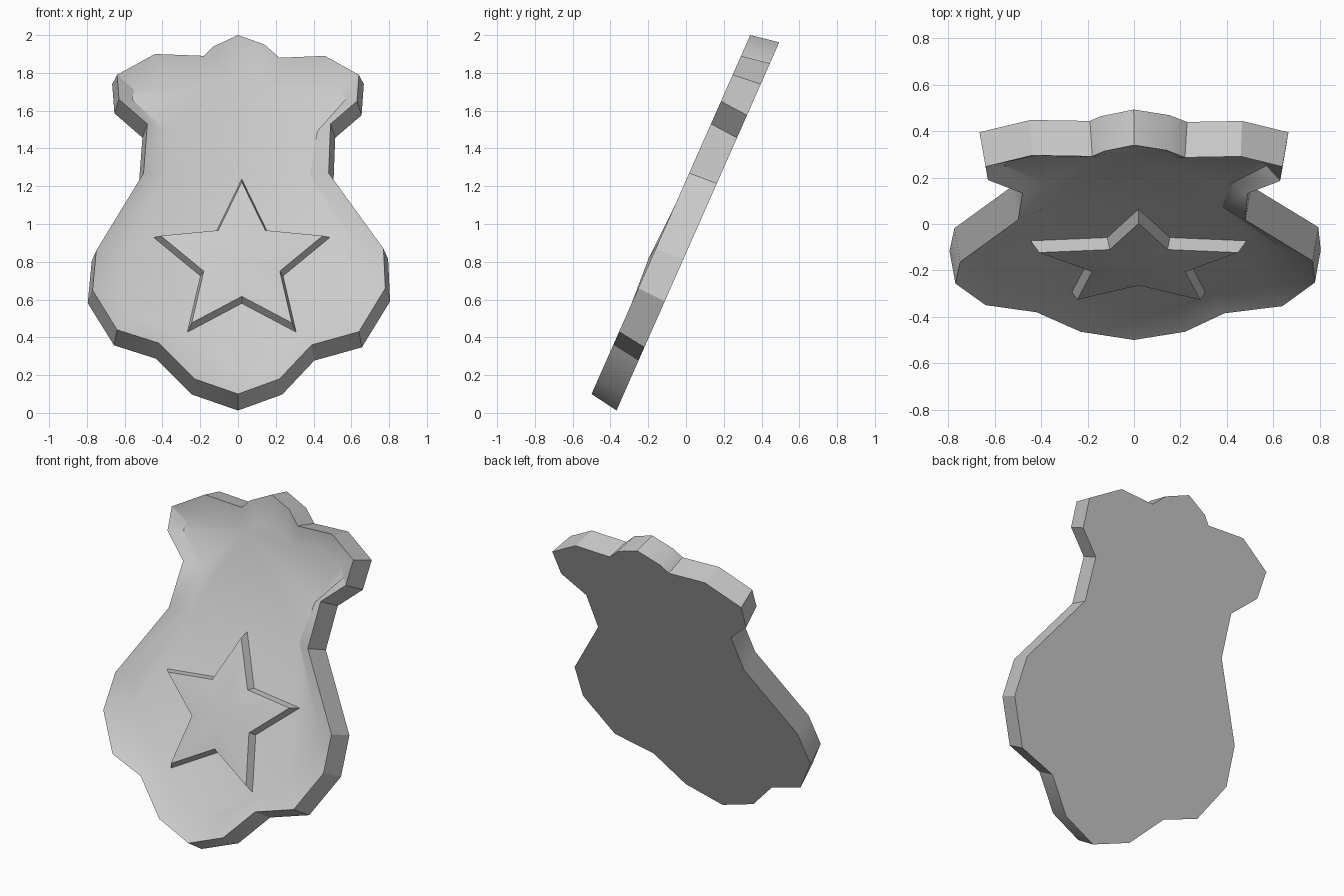
import bpy, bmesh, math
from mathutils import Vector

cube = bpy.data.objects.get("Cube")
if cube:
    bpy.data.objects.remove(cube, do_unlink=True)

grey = bpy.data.materials.new("plain grey")
grey.use_nodes = True
colour = (0.6, 0.6, 0.6, 1)
grey.diffuse_color = colour
grey.node_tree.nodes["Principled BSDF"].inputs["Base Color"].default_value = colour

LEAN = math.radians(23.85)   # backward lean of the whole shield
THICK = 0.156                # rim to back
RECESS = 0.056               # rim to floor
FLARE = 0.025                # back outline is a little larger


def place(x, z, depth):
    """Point seen at (x, z) from the front, sunk by depth below the rim plane."""
    return Vector((x, -0.5 + (z - 0.1) * math.tan(LEAN) + depth / math.cos(LEAN), z))


def outward(ring, i):
    """Mitred outward direction of a clockwise front outline."""
    a, b, c = (Vector(ring[j % len(ring)]) for j in (i - 1, i, i + 1))
    n1 = Vector((-(b - a).y, (b - a).x)).normalized()
    n2 = Vector((-(c - b).y, (c - b).x)).normalized()
    n = (n1 + n2).normalized()
    return n / max(n.dot(n1), 0.6)


def bridge(bm, lower, upper):
    for i in range(len(lower)):
        j = (i + 1) % len(lower)
        bm.faces.new((lower[i], lower[j], upper[j], upper[i]))


def finish(name, bm):
    bmesh.ops.recalc_face_normals(bm, faces=bm.faces)
    mesh = bpy.data.meshes.new(name)
    bm.to_mesh(mesh)
    bm.free()
    obj = bpy.data.objects.new(name, mesh)
    bpy.context.collection.objects.link(obj)
    mesh.materials.append(grey)
    bpy.ops.object.select_all(action='DESELECT')
    obj.select_set(True)
    bpy.context.view_layer.objects.active = obj
    bpy.ops.object.shade_smooth_by_angle(angle=math.radians(30))
    return obj


# Outline of the raised rim, clockwise from the top
rim = [(0, 2), (.14, 1.95), (.22, 1.88), (.46, 1.89), (.64, 1.79), (.63, 1.65),
       (.49, 1.53), (.48, 1.27), (.77, .87), (.78, .66), (.64, .43), (.39, .36),
       (.22, .18), (0, .1), (-.23, .18), (-.42, .37), (-.64, .44), (-.77, .65),
       (-.75, .86), (-.5, 1.27), (-.48, 1.53), (-.63, 1.66), (-.64, 1.79),
       (-.44, 1.9), (-.18, 1.89), (-.13, 1.94)]
# Matching outline of the sunken floor
floor = [(0, 1.84), (.1, 1.81), (.18, 1.74), (.4, 1.76), (.53, 1.72), (.57, 1.66),
         (.42, 1.49), (.38, 1.26), (.645, .84), (.63, .65), (.54, .51), (.33, .43),
         (.17, .27), (0, .22), (-.18, .27), (-.32, .44), (-.54, .52), (-.63, .65),
         (-.64, .83), (-.38, 1.26), (-.38, 1.49), (-.56, 1.66), (-.55, 1.71),
         (-.4, 1.77), (-.155, 1.74), (-.08, 1.8)]

# Shield: back, outer wall, sloped rim and floor
bm = bmesh.new()
drop = THICK * math.sin(LEAN)
back = []
for i, (x, z) in enumerate(rim):
    n = outward(rim, i) * FLARE
    back.append(bm.verts.new(place(x + n.x, z - drop + n.y * math.cos(LEAN), THICK)))
# Keep depth square to the plate by measuring it from the leaning plane
front = [bm.verts.new(place(x, z, 0)) for x, z in rim]
inner = [bm.verts.new(place(x, z, RECESS)) for x, z in floor]
bridge(bm, back, front)
bridge(bm, front, inner)
bm.faces.new(inner)
bm.faces.new(back)
finish("shield", bm)

# Raised star with tapered walls and a low central peak
STAR_X, STAR_Z, RISE = 0.02, 0.79, 0.05


def star_ring(scale, height):
    ring = []
    for k in range(10):
        r = (0.23 if k % 2 else 0.49) * scale
        a = math.pi / 2 - k * math.pi / 5
        ring.append(bm.verts.new(place(
            STAR_X + r * math.cos(a),
            STAR_Z + r * math.sin(a) * math.cos(LEAN) + height * math.sin(LEAN),
            RECESS - height)))
    return ring


bm = bmesh.new()
base = star_ring(1, 0)
top = star_ring(0.92, RISE)
bridge(bm, base, top)
peak_rise = RISE + 0.02
peak = bm.verts.new(place(STAR_X, STAR_Z + peak_rise * math.sin(LEAN), RECESS - peak_rise))
for i in range(10):
    bm.faces.new((top[i], top[(i + 1) % 10], peak))
finish("star", bm)
